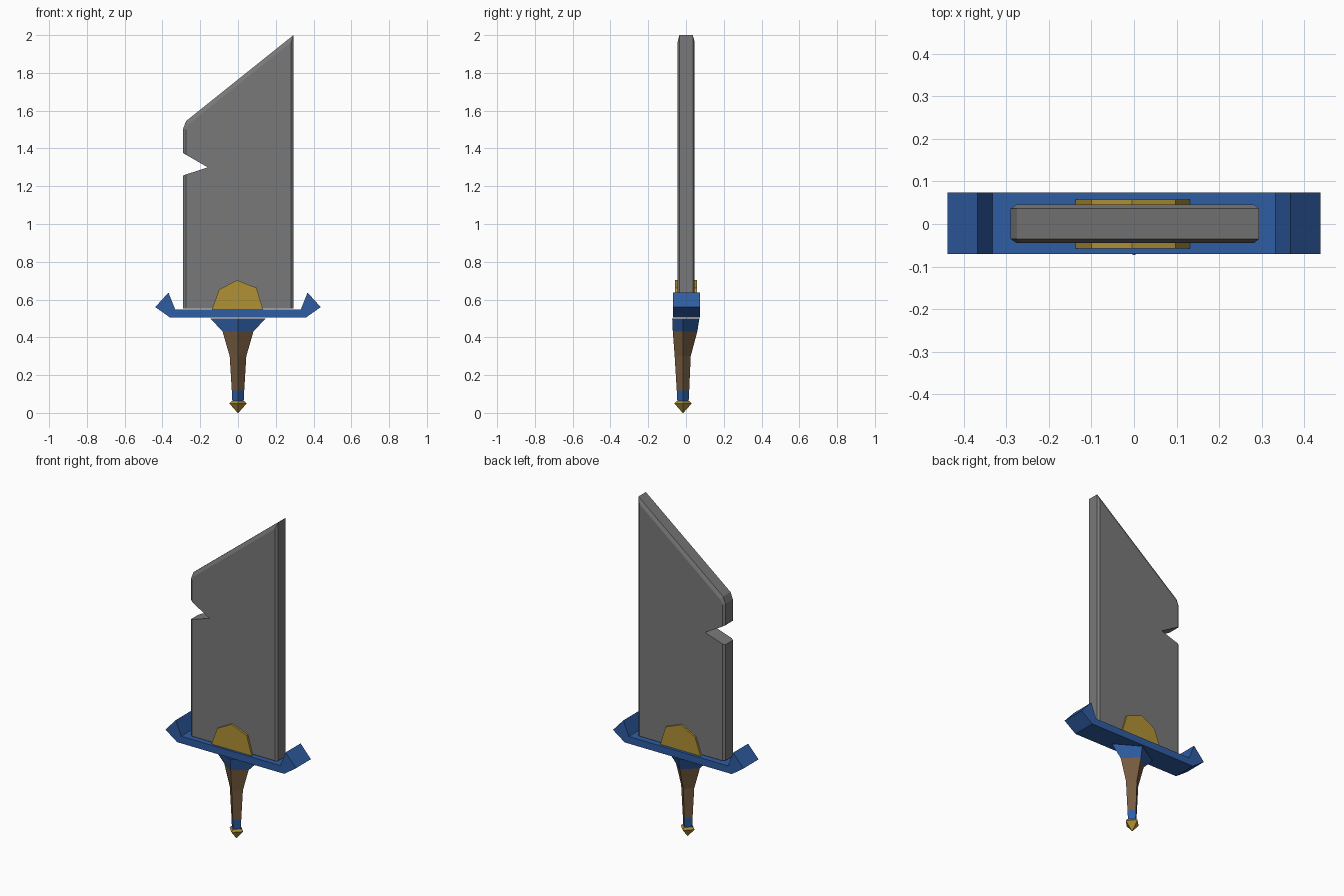
import bpy
import bmesh

if "Cube" in bpy.data.objects:
    bpy.data.objects.remove(bpy.data.objects["Cube"])


def material(name, rgb):
    m = bpy.data.materials.new(name)
    m.diffuse_color = (*rgb, 1.0)
    m.use_nodes = True
    m.node_tree.nodes["Principled BSDF"].inputs["Base Color"].default_value = m.diffuse_color
    return m


STEEL = material("steel grey", (0.19, 0.19, 0.19))
BLUE = material("guard blue", (0.028, 0.11, 0.37))
GOLD = material("gold", (0.44, 0.285, 0.035))
BROWN = material("leather brown", (0.18, 0.105, 0.05))


def loft(name, rings, mat):
    """Skin a stack of equal-length point rings and cap both ends."""
    bm = bmesh.new()
    loops = [[bm.verts.new(p) for p in ring] for ring in rings]
    n = len(loops[0])
    for a, b in zip(loops, loops[1:]):
        for i in range(n):
            j = (i + 1) % n
            bm.faces.new((a[i], a[j], b[j], b[i]))
    bm.faces.new(loops[0][::-1])
    bm.faces.new(loops[-1])
    bmesh.ops.remove_doubles(bm, verts=bm.verts, dist=1e-5)
    bmesh.ops.recalc_face_normals(bm, faces=bm.faces)
    me = bpy.data.meshes.new(name)
    bm.to_mesh(me)
    bm.free()
    me.materials.append(mat)
    ob = bpy.data.objects.new(name, me)
    bpy.context.collection.objects.link(ob)
    return ob


def slab(name, layers, mat):
    """Front-view (x, z) outlines placed at given depths."""
    return loft(name, [[(x, y, z) for x, z in pts] for y, pts in layers], mat)


def diamond(name, levels, mat):
    """Four-sided handle section; levels are (z, half_width, y_front, y_back)."""
    rings = []
    for z, w, yf, yb in levels:
        yc = -0.016
        rings.append([(-w, yc, z), (0, yf, z), (w, yc, z), (0, yb, z)])
    return loft(name, rings, mat)


# Blade: slanted tip, notch on the left edge, chamfered outline
edge = [(-.29, .553), (.294, .553), (.294, 2.0), (-.275, 1.545),
        (-.29, 1.505), (-.29, 1.375), (-.16, 1.30), (-.29, 1.257)]
face = [(-.276, .553), (.281, .553), (.281, 1.962), (-.263, 1.527),
        (-.276, 1.50), (-.276, 1.367), (-.16, 1.30), (-.276, 1.262)]
slab("blade", [(-.045, face), (-.035, edge), (.036, edge), (.046, face)], STEEL)

# Gold mount wrapped around the foot of the blade
mount = [(-.138, .548), (-.10, .653), (-.005, .703), (.098, .662), (.132, .548)]
slab("blade_mount", [(-.057, mount), (.057, mount)], GOLD)

# Crossguard with upturned pointed ends
half = [(.36, .505), (.438, .56), (.368, .637), (.333, .548)]
guard = half + [(-x, z) for x, z in reversed(half)]
slab("crossguard", [(-.07, guard), (.074, guard)], BLUE)

# Handle stack, from collar down to pommel
diamond("collar", [(.499, .146, -.073, .071), (.432, .082, -.07, .06)], BLUE)
diamond("grip", [(.432, .082, -.07, .06), (.30, .044, -.06, .025),
                 (.119, .033, -.049, .017)], BROWN)
diamond("lower_band", [(.119, .033, -.049, .017), (.061, .030, -.046, .014)], BLUE)
diamond("pommel", [(.063, .034, -.050, .018), (.050, .046, -.062, .030),
                   (.0, .002, -.018, -.014)], GOLD)
